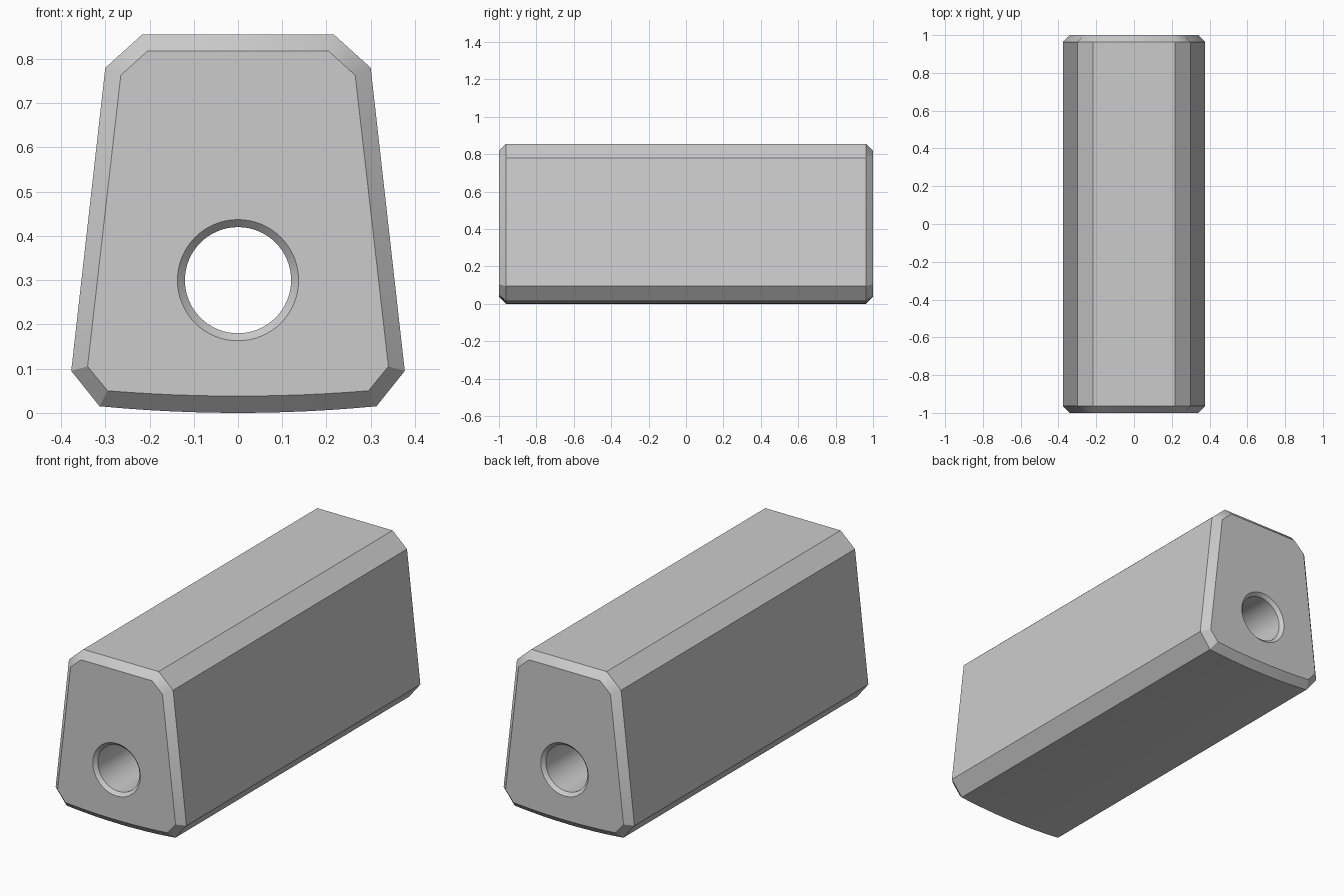
import bpy, bmesh, math

if "Cube" in bpy.data.objects:
    bpy.data.objects.remove(bpy.data.objects["Cube"])

HOLE_Z, HOLE_SEGS, ARC_SEGS = 0.30, 64, 12


def outline(right_side, sag):
    """Closed (x, z) profile: mirrored side corners plus a gently bowed underside."""
    x0, z0 = right_side[0]
    pts = list(right_side) + [(-x, z) for x, z in reversed(right_side)]
    for i in range(1, ARC_SEGS):
        t = -1 + 2 * i / ARC_SEGS
        pts.append((x0 * t, z0 - sag * (1 - t * t)))
    return pts


def circle(r):
    return [(r * math.cos(2 * math.pi * i / HOLE_SEGS),
             HOLE_Z + r * math.sin(2 * math.pi * i / HOLE_SEGS)) for i in range(HOLE_SEGS)]


bm = bmesh.new()


def ring(pts, y):
    return [bm.verts.new((x, y, z)) for x, z in pts]


def skin(rings):
    for a, b in zip(rings, rings[1:]):
        n = len(a)
        for i in range(n):
            j = (i + 1) % n
            bm.faces.new((a[i], a[j], b[j], b[i]))


# Body shell with chamfered ends
full = outline([(0.313, 0.015), (0.377, 0.095), (0.30, 0.78), (0.217, 0.855)], 0.015)
inset = outline([(0.295, 0.05), (0.34, 0.105), (0.265, 0.763), (0.205, 0.818)], 0.012)
shell = [ring(inset, -1), ring(full, -0.963), ring(full, 0.963), ring(inset, 1)]
skin(shell)

# Through bore with countersunk mouths
wide, bore = circle(0.137), circle(0.12)
tube = [ring(wide, -1), ring(bore, -0.983), ring(bore, 0.983), ring(wide, 1)]
skin(tube)

# Flat end faces around the bore
for k in (0, -1):
    edges = []
    for loop in (shell[k], tube[k]):
        edges += [bm.edges.get((loop[i - 1], loop[i])) for i in range(len(loop))]
    bmesh.ops.triangle_fill(bm, edges=edges, use_beauty=True, use_dissolve=False)

bmesh.ops.recalc_face_normals(bm, faces=bm.faces)
mesh = bpy.data.meshes.new("bored_block")
bm.to_mesh(mesh)
bm.free()
block = bpy.data.objects.new("bored_block", mesh)
bpy.context.collection.objects.link(block)

# Single grey finish
grey = bpy.data.materials.new("light_grey")
grey.diffuse_color = (0.6, 0.6, 0.6, 1)
grey.use_nodes = True
grey.node_tree.nodes["Principled BSDF"].inputs["Base Color"].default_value = grey.diffuse_color
mesh.materials.append(grey)

bpy.context.view_layer.objects.active = block
block.select_set(True)
bpy.ops.object.shade_smooth_by_angle(angle=math.radians(30))
